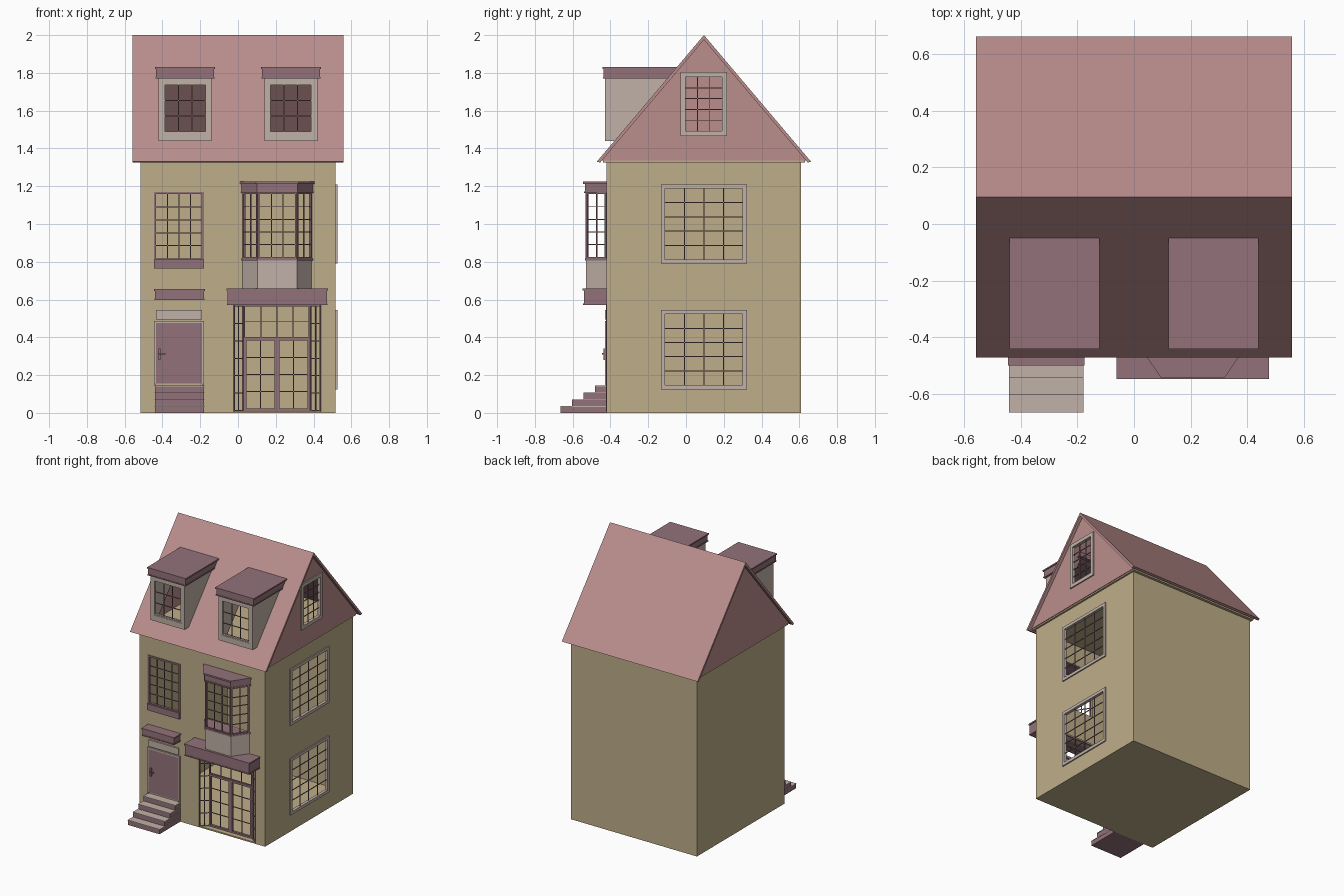
import bpy, bmesh, math
from mathutils import Matrix, Vector

if "Cube" in bpy.data.objects:
    bpy.data.objects.remove(bpy.data.objects["Cube"])


def material(name, rgb):
    m = bpy.data.materials.new(name)
    m.diffuse_color = (*rgb, 1)
    m.use_nodes = True
    m.node_tree.nodes["Principled BSDF"].inputs["Base Color"].default_value = m.diffuse_color
    return m


WALL = material("ochre_wall", (0.52, 0.42, 0.25))
PINK = material("pink_roof", (0.49, 0.27, 0.265))
MAUVE = material("mauve_trim", (0.29, 0.17, 0.195))
STONE = material("pale_stone", (0.53, 0.44, 0.39))


def finish(bm, name, mat):
    bmesh.ops.recalc_face_normals(bm, faces=bm.faces)
    me = bpy.data.meshes.new(name)
    bm.to_mesh(me)
    bm.free()
    ob = bpy.data.objects.new(name, me)
    bpy.context.collection.objects.link(ob)
    me.materials.append(mat)
    return ob


def add_box(bm, x0, x1, y0, y1, z0, z1):
    mid = Vector(((x0 + x1) / 2, (y0 + y1) / 2, (z0 + z1) / 2))
    size = (x1 - x0, y1 - y0, z1 - z0, 1)
    bmesh.ops.create_cube(bm, size=1, matrix=Matrix.Translation(mid) @ Matrix.Diagonal(size))


def boxes(name, mat, *extents):
    bm = bmesh.new()
    for e in extents:
        add_box(bm, *e)
    return finish(bm, name, mat)


def prism(name, mat, pts, lo, hi, axis):
    """Extrude a profile: (y, z) points along x, or (x, y) points along z."""
    bm = bmesh.new()
    vs = [bm.verts.new((lo, a, b) if axis == "x" else (a, b, lo)) for a, b in pts]
    r = bmesh.ops.extrude_face_region(bm, geom=[bm.faces.new(vs)])
    move = (hi - lo, 0, 0) if axis == "x" else (0, 0, hi - lo)
    bmesh.ops.translate(bm, vec=move, verts=[v for v in r["geom"] if isinstance(v, bmesh.types.BMVert)])
    if axis == "x" or axis == "z":
        bm.faces.ensure_lookup_table()
        vs_bottom = [v for v in bm.verts if abs((v.co.x if axis == "x" else v.co.z) - lo) < 1e-6]
        if not any(all(v in vs_bottom for v in f.verts) for f in bm.faces):
            bm.faces.new(vs)
    return finish(bm, name, mat)


def cut(ob, *e):
    cutter = boxes("cutter", WALL, e)
    cutter.hide_render = True
    mod = ob.modifiers.new("opening", "BOOLEAN")
    mod.operation, mod.solver, mod.object = "DIFFERENCE", "EXACT", cutter
    bpy.context.view_layer.objects.active = ob
    bpy.ops.object.modifier_apply(modifier=mod.name)
    bpy.data.objects.remove(cutter)


def window(name, a, b, z0, z1, cols, rows, fw=0.012, depth=0.02, frame=MAUVE, bar=0.005):
    """Frame and glazing bars in the upright plane running from a to b."""
    a, b = Vector((*a, 0)), Vector((*b, 0))
    w = (b - a).length
    ang = math.atan2(b.y - a.y, b.x - a.x)
    place = Matrix.Translation(a) @ Matrix.Rotation(ang, 4, "Z")
    d, t = depth / 2, bar / 2
    f = boxes(name + "_frame", frame,
              (0, fw, -d, d, z0, z1), (w - fw, w, -d, d, z0, z1),
              (fw, w - fw, -d, d, z0, z0 + fw), (fw, w - fw, -d, d, z1 - fw, z1))
    f.data.transform(place)
    iw, ih = w - 2 * fw, z1 - z0 - 2 * fw
    bars = [(fw + iw * i / cols - t, fw + iw * i / cols + t, -t, t, z0 + fw, z1 - fw)
            for i in range(1, cols)]
    bars += [(fw, w - fw, -t, t, z0 + fw + ih * j / rows - t, z0 + fw + ih * j / rows + t)
             for j in range(1, rows)]
    boxes(name + "_bars", MAUVE, *bars).data.transform(place)


def ledge(name, x0, x1, y0, y1, z0, z1, e=0.006):
    """Moulded block with a projecting lip at the top and bottom."""
    boxes(name, MAUVE, (x0 + e, x1 - e, y0 + e, y1, z0, z1),
          (x0, x1, y0, y1, z1 - 0.01, z1), (x0 + e / 2, x1 - e / 2, y0 + e / 2, y1, z0, z0 + 0.008))


# Hollow body with openings on the front and right
F = -0.42
body = boxes("house_walls", WALL, (-0.517, 0.517, F, 0.61, 0, 1.33))
cut(body, -0.502, 0.502, F + 0.015, 0.595, 0.01, 1.32)
cut(body, -0.44, -0.185, -0.5, -0.35, 0.81, 1.165)
cut(body, 0.03, 0.385, -0.5, -0.35, 0.815, 1.165)
cut(body, -0.025, 0.44, -0.5, -0.35, 0.01, 0.57)
for z in (0.14, 0.805):
    cut(body, 0.45, 0.6, -0.115, 0.305, z, z + 0.39)
boxes("attic_floor", WALL, (-0.53, 0.53, -0.44, 0.63, 1.325, 1.34))

# Roof shell and gable walls
roof = prism("roof", PINK, [(-0.472, 1.33), (0.095, 2.0), (0.662, 1.33), (0.645, 1.325),
                            (0.095, 1.975), (-0.455, 1.325)], -0.558, 0.558, "x")
gable = [(-0.45, 1.335), (0.095, 1.98), (0.64, 1.335)]
prism("left_gable", PINK, gable, -0.535, -0.52, "x")
right_gable = prism("right_gable", PINK, gable, 0.52, 0.535, "x")
cut(right_gable, 0.5, 0.6, -0.015, 0.205, 1.48, 1.785)

# Right side windows
for tag, z in (("lower", 0.125), ("upper", 0.79)):
    window(tag + "_side_window", (0.515, -0.132), (0.515, 0.322), z, z + 0.42, 4, 5, 0.022, 0.022, STONE)
window("gable_window", (0.532, -0.03), (0.532, 0.217), 1.465, 1.805, 3, 5, 0.027, 0.024, STONE)

# Dormers
for tag, c in (("left", -0.28), ("right", 0.28)):
    cut(roof, c - 0.125, c + 0.125, -0.5, 0.0, 1.455, 1.765)
    side = [(-0.43, 1.44), (-0.37, 1.44), (-0.09, 1.775), (-0.43, 1.775)]
    for s in (-1, 1):
        prism(tag + "_dormer_side", STONE, side, c + s * 0.14, c + s * 0.124, "x")
    boxes(tag + "_dormer_base", STONE, (c - 0.125, c + 0.125, -0.43, -0.36, 1.44, 1.465))
    boxes(tag + "_dormer_front", STONE, (c - 0.125, c + 0.125, -0.43, -0.41, 1.465, 1.482),
          (c - 0.125, c - 0.115, -0.43, -0.41, 1.482, 1.775),
          (c + 0.115, c + 0.125, -0.43, -0.41, 1.482, 1.775),
          (c - 0.115, c + 0.115, -0.43, -0.41, 1.745, 1.775))
    window(tag + "_dormer_window", (c - 0.115, -0.42), (c + 0.115, -0.42), 1.482, 1.745, 3, 3, 0.008, 0.016, STONE)
    ledge(tag + "_dormer_cap", c - 0.159, c + 0.159, -0.442, -0.05, 1.77, 1.83)

# Upper left window and sill
window("upper_left_window", (-0.445, -0.416), (-0.18, -0.416), 0.805, 1.17, 4, 5, 0.012, 0.018)
boxes("left_sill", MAUVE, (-0.445, -0.18, -0.435, F, 0.765, 0.812))

# Front door, transom panel, canopy and steps
boxes("front_door", MAUVE, (-0.435, -0.19, -0.427, F, 0.155, 0.475))
boxes("door_surround", STONE, (-0.445, -0.435, -0.43, F, 0.145, 0.485), (-0.19, -0.18, -0.43, F, 0.145, 0.485),
      (-0.445, -0.18, -0.43, F, 0.475, 0.487))
boxes("door_handle", MAUVE, (-0.42, -0.41, -0.437, -0.427, 0.28, 0.34), (-0.42, -0.385, -0.445, -0.437, 0.31, 0.318))
boxes("transom_panel", STONE, (-0.435, -0.19, -0.43, F, 0.495, 0.545))
ledge("door_canopy", -0.445, -0.175, -0.5, F, 0.598, 0.655)
for i in range(4):
    y, z = -0.665 + 0.0613 * i, 0.036 * i
    boxes("step", MAUVE, (-0.44, -0.18, y, F, z, z + 0.032))
    boxes("step_tread", STONE, (-0.442, -0.178, y, F, z + 0.032, z + 0.036))

# Shop front: splayed glazing around a double door
shop = [(-0.025, F), (0.03, -0.375), (0.382, -0.375), (0.44, F)]
window("shop_left", shop[0], shop[1], 0.008, 0.57, 2, 6, 0.006, 0.01)
window("shop_right", shop[2], shop[3], 0.008, 0.57, 2, 6, 0.006, 0.01)
window("shop_transom", (0.03, -0.375), (0.382, -0.375), 0.395, 0.57, 4, 2, 0.008, 0.012)
for tag, x in (("left", 0.03), ("right", 0.206)):
    window(tag + "_shop_door", (x, -0.375), (x + 0.176, -0.375), 0.008, 0.397, 2, 4, 0.014, 0.018)
prism("shop_soffit", WALL, shop, 0.565, 0.58, "z")
ledge("shop_canopy", -0.062, 0.476, -0.547, F, 0.57, 0.658)


# Bay window above the shop
def bay_plan(e):
    return [(0.025 - e, F), (0.103 - e / 2, -0.53 - e), (0.312 + e / 2, -0.53 - e), (0.39 + e, F)]


prism("bay_base", STONE, bay_plan(0), 0.655, 0.808, "z")
prism("bay_sill", MAUVE, bay_plan(0.006), 0.806, 0.818, "z")
prism("bay_cap", MAUVE, bay_plan(0.006), 1.165, 1.225, "z")
prism("bay_cap_lip", MAUVE, bay_plan(0.014), 1.213, 1.225, "z")
prism("bay_cap_foot", MAUVE, bay_plan(0.01), 1.163, 1.173, "z")
p = bay_plan(-0.004)
for tag, i, cols in (("left", 0, 2), ("front", 1, 3), ("right", 2, 2)):
    window("bay_" + tag, p[i], p[i + 1], 0.815, 1.167, cols, 5, 0.009, 0.012)
